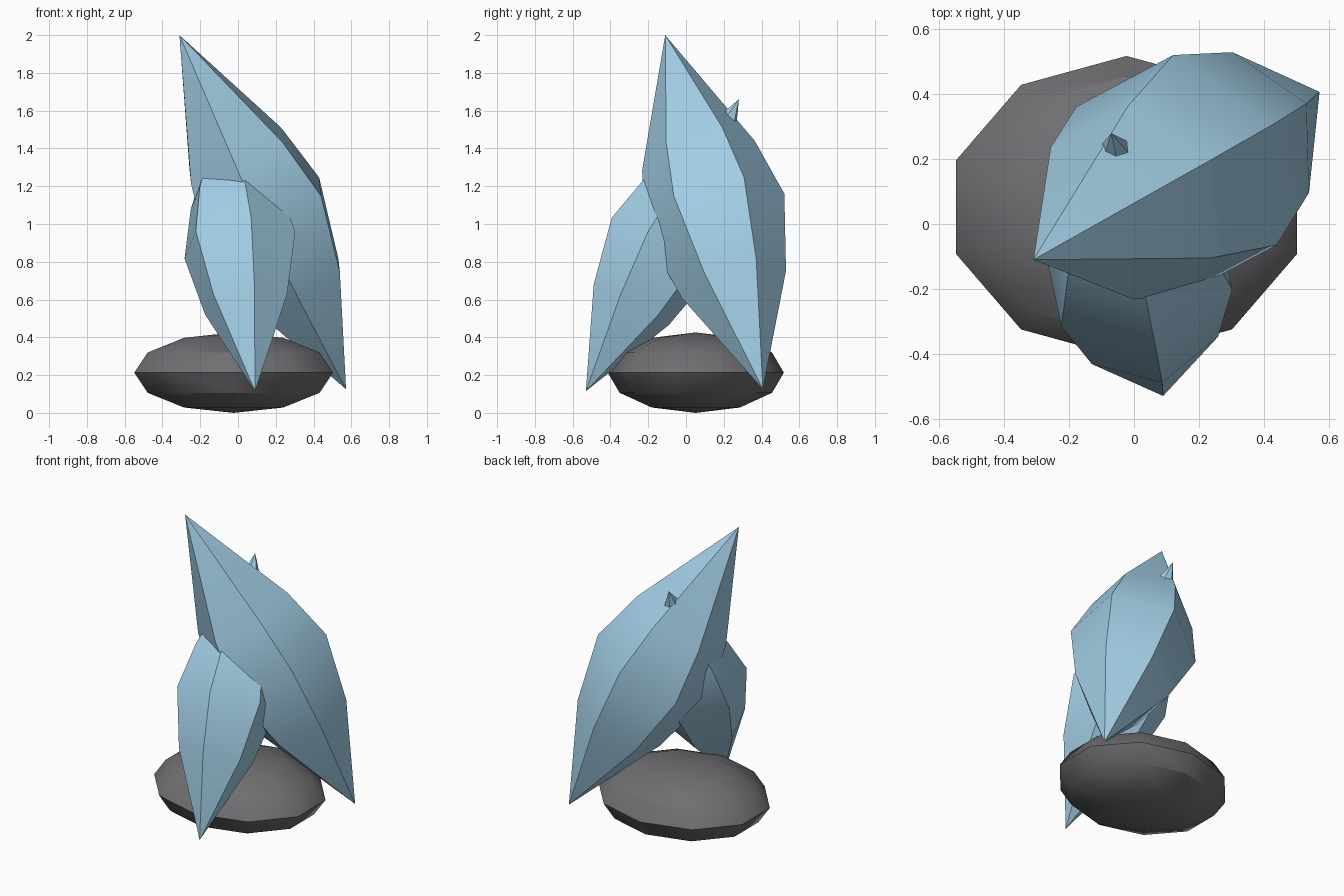
import bpy, math
from mathutils import Vector

if "Cube" in bpy.data.objects:
    bpy.data.objects.remove(bpy.data.objects["Cube"])


def material(name, color):
    m = bpy.data.materials.new(name)
    m.diffuse_color = (*color, 1)
    m.use_nodes = True
    m.node_tree.nodes["Principled BSDF"].inputs["Base Color"].default_value = m.diffuse_color
    return m


ICE = material("ice_blue", (0.36, 0.61, 0.78))
STONE = material("dark_stone", (0.16, 0.16, 0.17))


def finish(obj, mat):
    obj.data.materials.append(mat)
    bpy.ops.object.select_all(action='DESELECT')
    obj.select_set(True)
    bpy.context.view_layer.objects.active = obj
    bpy.ops.object.shade_smooth_by_angle(angle=math.radians(35))


# Six-sided spindle: rings as (fraction along half length, fraction of radius)
RINGS = [(-0.32, 0.80), (0.0, 1.0), (0.408, 0.74)]


def crystal(name, top, bottom, corner, radius, sides=6):
    top, bottom = Vector(top), Vector(bottom)
    centre, half = (top + bottom) / 2, (bottom - top) / 2
    axis = half.normalized()
    u = Vector(corner)
    u = (u - axis * u.dot(axis)).normalized()
    v = axis.cross(u)
    verts = [top]
    for t, r in RINGS:
        for i in range(sides):
            a = 2 * math.pi * i / sides
            verts.append(centre + half * t
                         + (u * math.cos(a) + v * math.sin(a)) * radius * r)
    verts.append(bottom)
    last = len(verts) - 1
    faces = []
    for i in range(sides):
        j = (i + 1) % sides
        faces.append((0, 1 + i, 1 + j))
        for k in range(len(RINGS) - 1):
            a, b = 1 + k * sides, 1 + (k + 1) * sides
            faces.append((a + i, b + i, b + j, a + j))
        e = 1 + (len(RINGS) - 1) * sides
        faces.append((e + i, last, e + j))
    mesh = bpy.data.meshes.new(name)
    mesh.from_pydata(verts, [], faces)
    # Wind all faces outward
    import bmesh
    bm = bmesh.new()
    bm.from_mesh(mesh)
    bmesh.ops.recalc_face_normals(bm, faces=bm.faces)
    bm.to_mesh(mesh)
    bm.free()
    obj = bpy.data.objects.new(name, mesh)
    bpy.context.collection.objects.link(obj)
    finish(obj, ICE)


# Base rock
bpy.ops.mesh.primitive_uv_sphere_add(segments=10, ring_count=6, radius=1,
                                     location=(-0.023, 0.052, 0.213))
rock = bpy.context.object
rock.name = "base_rock"
rock.scale = (0.553, 0.466, 0.213)
bpy.ops.object.transform_apply(location=False, rotation=False, scale=True)
finish(rock, STONE)

# Leaning crystals
crystal("large_crystal", (-0.31, -0.11, 2.0), (0.572, 0.407, 0.125),
        (0.295, 0.157, 0.19), 0.385)
crystal("small_crystal", (-0.07, 0.28, 1.66), (0.09, -0.53, 0.115),
        (0.06, -0.27, 0.14), 0.311)
